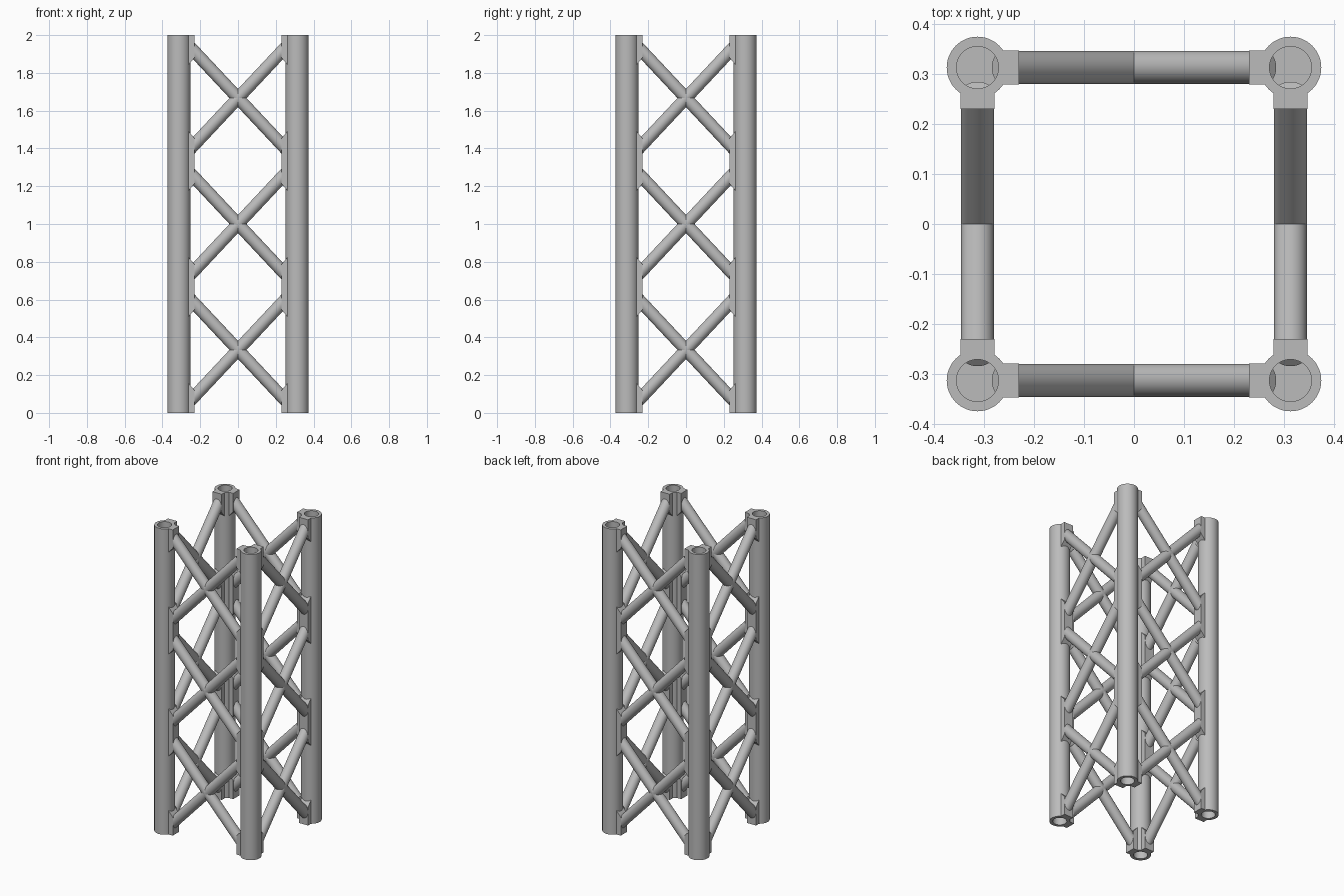
import bpy, bmesh, math
from mathutils import Matrix, Vector

cube = bpy.data.objects.get("Cube")
if cube:
    bpy.data.objects.remove(cube, do_unlink=True)

HEIGHT, BAYS = 2.0, 3
BAY = HEIGHT / BAYS
LEG = 0.3125          # leg axis offset from the centre
LEG_R, BORE_R, BORE_D = 0.0615, 0.042, 0.1
BRACE_R = 0.033
GUSSET_X = 0.23       # inner face of the gussets
BRACE_X = 0.26        # brace ends, buried in the gussets

metal = bpy.data.materials.new("grey_metal")
metal.use_nodes = True
GREY = (0.5, 0.5, 0.5, 1)
metal.diffuse_color = GREY
metal.node_tree.nodes["Principled BSDF"].inputs["Base Color"].default_value = GREY


def finish(bm, name):
    bmesh.ops.remove_doubles(bm, verts=bm.verts, dist=1e-5)
    bmesh.ops.recalc_face_normals(bm, faces=bm.faces)
    mesh = bpy.data.meshes.new(name)
    bm.to_mesh(mesh)
    bm.free()
    mesh.materials.append(metal)
    obj = bpy.data.objects.new(name, mesh)
    bpy.context.collection.objects.link(obj)
    bpy.ops.object.select_all(action='DESELECT')
    obj.select_set(True)
    bpy.context.view_layer.objects.active = obj
    bpy.ops.object.shade_smooth_by_angle(angle=math.radians(30))
    return obj


def add_leg(name, x, y):
    """Lathed tube with a blind bore at both ends."""
    bm = bmesh.new()
    profile = [(0, BORE_D), (BORE_R, BORE_D), (BORE_R, 0), (LEG_R, 0),
               (LEG_R, HEIGHT), (BORE_R, HEIGHT),
               (BORE_R, HEIGHT - BORE_D), (0, HEIGHT - BORE_D)]
    verts = [bm.verts.new((r, 0, z)) for r, z in profile]
    edges = [bm.edges.new(pair) for pair in zip(verts, verts[1:])]
    bmesh.ops.spin(bm, geom=verts + edges, cent=(0, 0, 0), axis=(0, 0, 1),
                   angle=math.tau, steps=48, use_merge=True)
    finish(bm, name).location = (x, y, 0)


def add_brace(bm, start, end):
    axis = end - start
    turn = axis.to_track_quat('Z', 'Y').to_matrix().to_4x4()
    bmesh.ops.create_cone(bm, cap_ends=True, segments=32, radius1=BRACE_R,
                          radius2=BRACE_R, depth=axis.length,
                          matrix=Matrix.Translation((start + end) / 2) @ turn)


def add_gusset(bm, side, z):
    """Tapered plate between leg and braces, halved at the leg ends."""
    root, half = 0.265, 0.0335
    low = 0 if z < 0.01 else 1
    high = 0 if z > HEIGHT - 0.01 else 1
    outline = [(root, z - 0.16 * low), (GUSSET_X, z - 0.12 * low),
               (GUSSET_X, z + 0.12 * high), (root, z + 0.16 * high)]
    face = bm.faces.new([bm.verts.new((side * x, -LEG - half, h))
                         for x, h in outline])
    new = bmesh.ops.extrude_face_region(bm, geom=[face])["geom"]
    moved = [v for v in new if isinstance(v, bmesh.types.BMVert)]
    bmesh.ops.translate(bm, verts=moved, vec=(0, 2 * half, 0))


# Four legs
for depth, y in (("front", -LEG), ("back", LEG)):
    for side, x in (("left", LEG), ("right", -LEG)):
        add_leg(f"{depth}_{side}_leg", x, y)

# Four lattice sides, each the front one turned about the centre
for turn, side_name in enumerate(("front", "left", "back", "right")):
    rotation = Matrix.Rotation(turn * math.pi / 2, 4, 'Z')

    braces = bmesh.new()
    rise = BRACE_X * (BAY / 2) / LEG
    for bay in range(BAYS):
        mid = (bay + 0.5) * BAY
        for s in (-1, 1):
            add_brace(braces, Vector((-BRACE_X, -LEG, mid - s * rise)),
                      Vector((BRACE_X, -LEG, mid + s * rise)))
    braces.transform(rotation)
    finish(braces, f"{side_name}_cross_braces")

    gussets = bmesh.new()
    for node in range(BAYS + 1):
        for s in (-1, 1):
            add_gusset(gussets, s, node * BAY)
    gussets.transform(rotation)
    finish(gussets, f"{side_name}_gussets")
